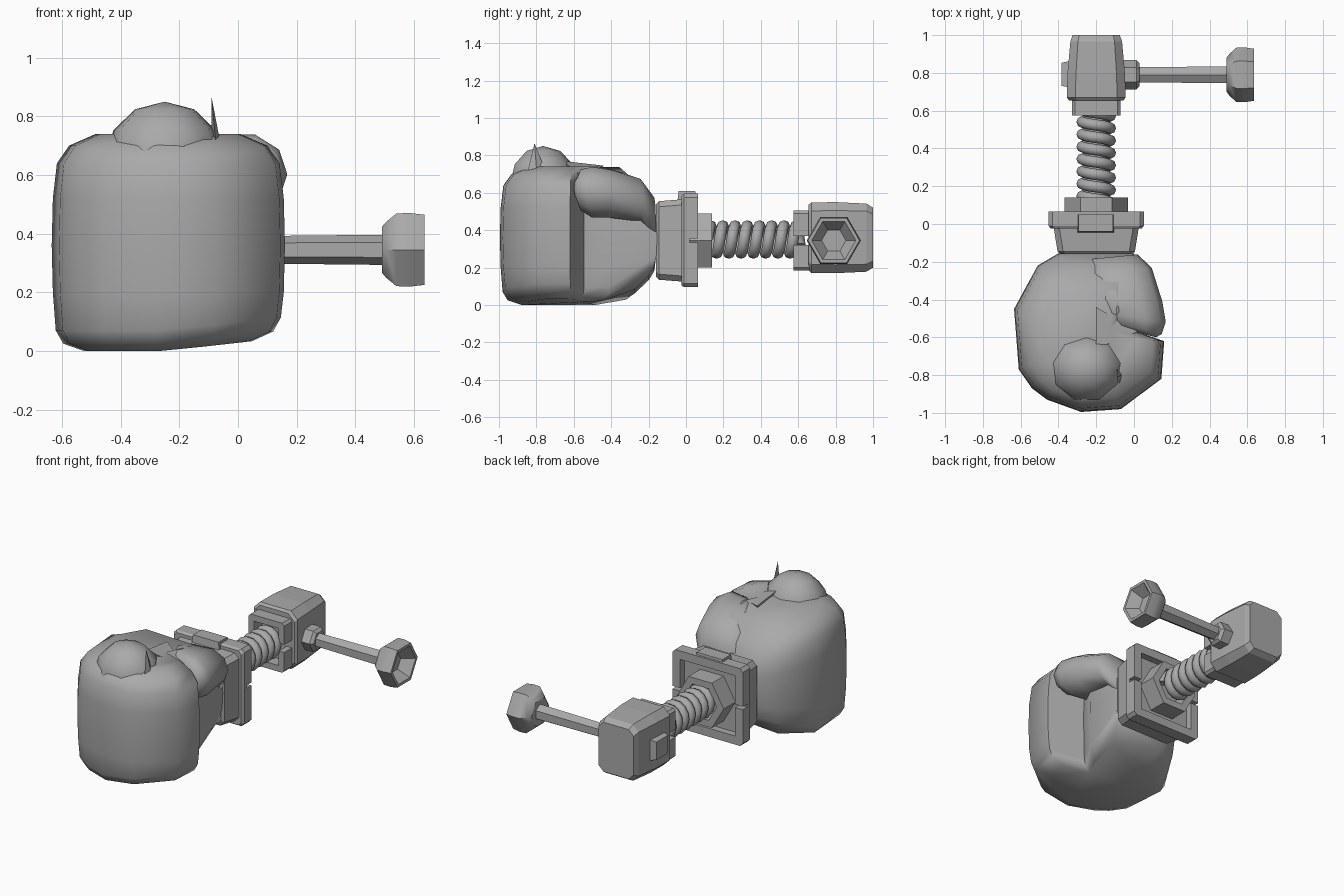
import bpy, bmesh
from math import sin, cos, pi, radians
from mathutils import Vector

if "Cube" in bpy.data.objects:
    bpy.data.objects.remove(bpy.data.objects["Cube"], do_unlink=True)

grey = bpy.data.materials.new("mid grey")
grey.use_nodes = True
GREY = (0.4, 0.4, 0.4, 1)
grey.diffuse_color = GREY
grey.node_tree.nodes["Principled BSDF"].inputs["Base Color"].default_value = GREY

CX, CZ = -0.2, 0.345      # spring axis
HY = 0.79                 # handle axis


def finish(name, bm, smooth=None):
    bmesh.ops.recalc_face_normals(bm, faces=bm.faces)
    me = bpy.data.meshes.new(name)
    bm.to_mesh(me)
    bm.free()
    me.materials.append(grey)
    ob = bpy.data.objects.new(name, me)
    bpy.context.collection.objects.link(ob)
    if smooth:
        bpy.ops.object.select_all(action='DESELECT')
        ob.select_set(True)
        bpy.context.view_layer.objects.active = ob
        bpy.ops.object.shade_smooth_by_angle(angle=radians(smooth))
    return ob


def loft(name, rings, smooth=None, closed=False):
    """Skin a list of equal-length point rings and cap the ends."""
    bm = bmesh.new()
    vs = [[bm.verts.new(p) for p in r] for r in rings]
    n = len(vs[0])
    pairs = list(zip(vs, vs[1:])) + ([(vs[-1], vs[0])] if closed else [])
    for a, b in pairs:
        for i in range(n):
            bm.faces.new((a[i], a[(i + 1) % n], b[(i + 1) % n], b[i]))
    if not closed:
        bm.faces.new(vs[0])
        bm.faces.new(vs[-1])
    return finish(name, bm, smooth)


def rect(y, hx, hz, c, cz=CZ):
    """Rectangle across y with cut corners."""
    pts = [(hx, hz - c), (hx - c, hz), (c - hx, hz), (-hx, hz - c),
           (-hx, c - hz), (c - hx, -hz), (hx - c, -hz), (hx, c - hz)]
    return [(CX + x, y, cz + z) for x, z in pts]


def hexa(axis, t, r, turn=0):
    """Hexagon across the x or y axis."""
    pts = [(r * cos(k * pi / 3 + turn), r * sin(k * pi / 3 + turn)) for k in range(6)]
    if axis == 'x':
        return [(t, HY + a, CZ + b) for a, b in pts]
    return [(CX + a, t, CZ + b) for a, b in pts]


def box(name, lo, hi, shrink=0.0, axis=2, end=1):
    """Box whose far end is slightly smaller."""
    bm = bmesh.new()
    bmesh.ops.create_cube(bm, size=1)
    lo, hi = Vector(lo), Vector(hi)
    for v in bm.verts:
        far = v.co[axis] * end > 0
        for i in range(3):
            s = -shrink if far and i != axis else 0
            mid, half = (lo[i] + hi[i]) / 2, (hi[i] - lo[i]) / 2 + s
            v.co[i] = mid + 2 * v.co[i] * half
    return finish(name, bm)


def split_frame(name, y0, y1, hx, hz, wall, gap, c):
    """Two facing U-shaped rims with a slit on each side."""
    for label, s in (("upper", 1), ("lower", -1)):
        prof = [(hx, gap), (hx, hz - c), (hx - c, hz), (c - hx, hz), (-hx, hz - c), (-hx, gap),
                (wall - hx, gap), (wall - hx, hz - wall), (hx - wall, hz - wall), (hx - wall, gap)]
        loft(label + "_" + name, [[(CX + x, y, CZ + s * z) for x, z in prof] for y in (y0, y1)])


# Glove body: stacked outlines with a notch between fingers and palm
outline = [(-.40, -.155), (-.51, -.22), (-.635, -.45), (-.61, -.77), (-.54, -.87), (-.46, -.93),
           (-.28, -.995), (-.07, -.98), (.145, -.82), (.16, -.62), (-.06, -.545), (.01, -.40), (0, -.155)]
levels = [(0, .72), (.025, .9), (.07, .965), (.2, .99), (.36, 1), (.52, .99),
          (.64, .955), (.70, .85), (.74, .62)]


def glove_ring(z, s):
    ring = []
    for x, y in outline:
        px, py = -.24 + (x + .24) * s, -.58 + (y + .58) * s
        k = 1 - max(0, py + .36) / .2 * .42      # narrow towards the wrist
        tilt = .045 * max(0, px + .25) / .4 if z < .1 else 0
        ring.append((px, py, .345 + (z - .345) * k + tilt))
    return ring


loft("glove_body", [glove_ring(z, s) for z, s in levels], smooth=70)


def lump(name, centre, radii, turn=0, rows=6, cols=9):
    bm = bmesh.new()
    bmesh.ops.create_uvsphere(bm, u_segments=cols, v_segments=rows, radius=1)
    for v in bm.verts:
        x, y, z = (v.co[i] * radii[i] for i in range(3))
        v.co = Vector((x * cos(turn) - y * sin(turn), x * sin(turn) + y * cos(turn), z)) + Vector(centre)
    return finish(name, bm, 70)


# Knuckle bump and thumb
lump("knuckle_bump", (-.25, -.765, .655), (.205, .185, .195))


def thumb_ring(x, y, ang, hw, z0, z1):
    zc, hz = (z0 + z1) / 2, (z1 - z0) / 2
    ring = []
    for k in range(10):
        a = k * pi / 5
        ca, sa = cos(a), sin(a)
        w = hw * abs(ca) ** .75 * (1 if ca > 0 else -1)
        ring.append((x + w * cos(ang), y + w * sin(ang), zc + hz * sa))
    return ring


loft("glove_thumb", [thumb_ring(-.12, -.175, 0.1, .14, .34, .58),
                     thumb_ring(-.08, -.25, 0.1, .175, .44, .68),
                     thumb_ring(-.05, -.40, -.05, .20, .46, .73),
                     thumb_ring(-.02, -.49, -.15, .19, .46, .745),
                     thumb_ring(.0, -.55, -.22, .15, .50, .73),
                     thumb_ring(.02, -.575, -.25, .10, .57, .68)], smooth=70)

# Pinched fold of the glove and flap reaching back over the fingers
bm = bmesh.new()
for tri in ([(-.09, -.81, .865), (-.065, -.80, .735), (-.09, -.76, .74), (-.075, -.85, .70)],
            [(-.20, -.44, .745), (.02, -.57, .70), (-.20, -.66, .77), (-.12, -.60, .60)]):
    a, b, c, d = [bm.verts.new(p) for p in tri]
    for f in ((a, b, c), (a, c, d), (a, d, b), (b, c, d)):
        bm.faces.new(f)
finish("glove_folds", bm)

# Cuff and front mounting plate
loft("glove_cuff", [rect(-.16, .19, .195, .03), rect(-.145, .205, .21, .03), rect(-.02, .225, .22, .03)])
loft("mount_plate", [rect(-.025, .24, .24, .02), rect(-.01, .252, .25, .02), rect(.02, .252, .25, .02)])
split_frame("mount_rim", .015, .065, .252, .25, .055, .01, .02)
box("mount_tab", (-.30, -.045, .56), (-.105, .055, .61), .006)

# Hollow hex nut
loft("hex_nut", [hexa('y', .01, .167), hexa('y', .14, .167), hexa('y', .14, .118), hexa('y', .01, .118)],
     closed=True)

# Coil spring
turns, per, sides = 7.6, 14, 8
steps = int(turns * per)
coil = []
for i in range(steps + 1):
    a = 2 * pi * i / per
    out = Vector((cos(a), 0, sin(a)))
    mid = Vector((CX, .115 + .495 * i / steps, CZ + .005)) + out * .075
    coil.append([mid + out * .03 * cos(2 * pi * k / sides) + Vector((0, .03 * sin(2 * pi * k / sides), 0))
                 for k in range(sides)])
loft("spring", coil, smooth=60)

# Rear housing with its split socket and side tab
HZ = .36
loft("housing", [rect(.655, .145, .175, .045, HZ), rect(.67, .156, .188, .045, HZ),
                 rect(.80, .152, .19, .045, HZ), rect(.965, .137, .182, .04, HZ), rect(1.0, .125, .16, .035, HZ)])
split_frame("socket_rim", .575, .66, .128, .16, .04, .025, .015)
box("housing_tab", (-.385, .72, .28), (-.33, .865, .42), .012, axis=0, end=-1)

# Handle: collar, bar and cupped knob
loft("handle_collar", [hexa('x', -.07, .078), hexa('x', .012, .078), hexa('x', .03, .06)])
loft("handle_bar", [hexa('x', 0, .046, pi / 6), hexa('x', .55, .052, pi / 6)])
loft("handle_knob", [hexa('x', .49, .09), hexa('x', .505, .11), hexa('x', .54, .143), hexa('x', .585, .145),
                     hexa('x', .635, .138), hexa('x', .635, .118), hexa('x', .565, .065)], smooth=40)
